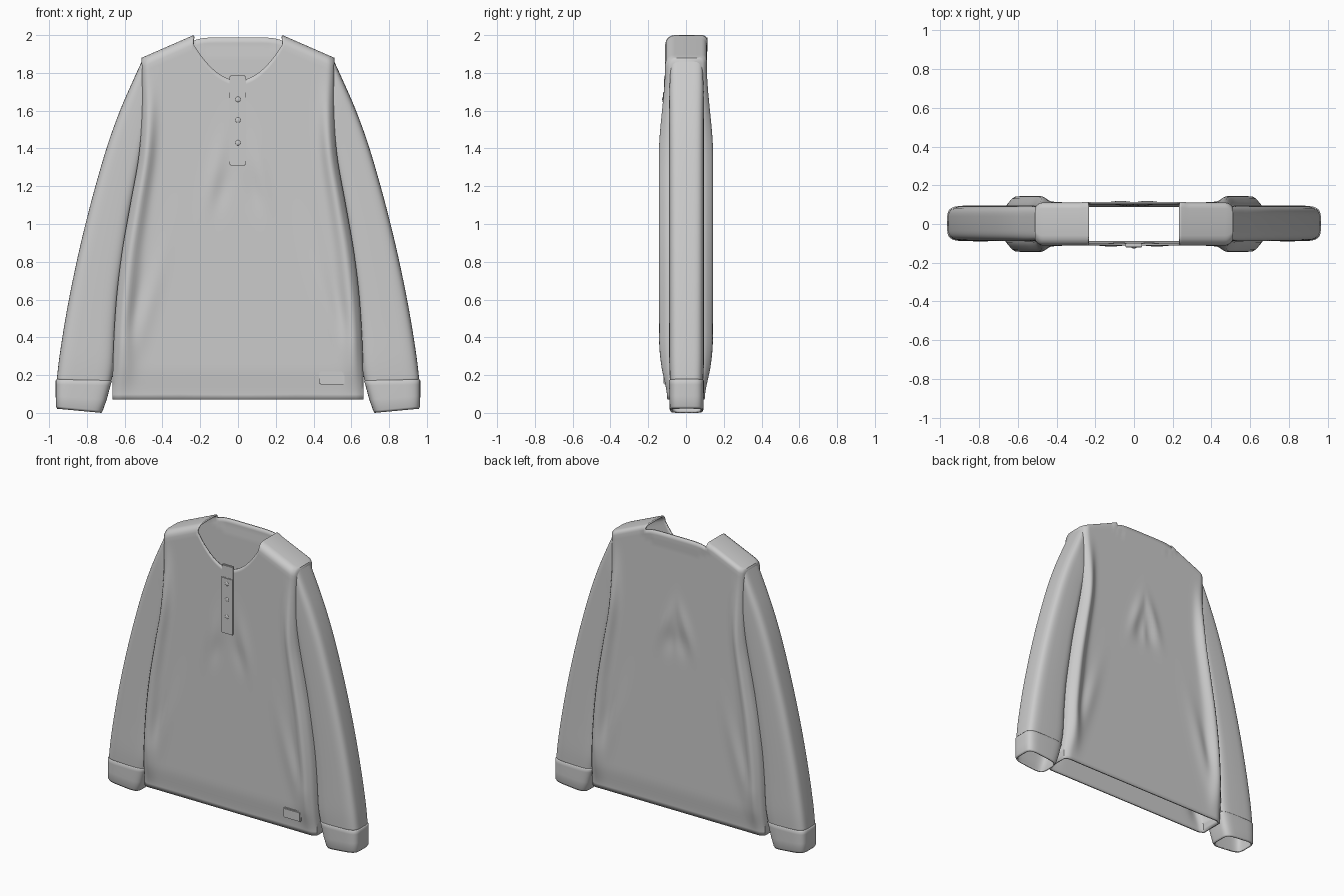
import bpy, bmesh, math
from mathutils import Vector

if "Cube" in bpy.data.objects:
    bpy.data.objects.remove(bpy.data.objects["Cube"])


def spline(pts, t):
    """Catmull-Rom through equally weighted points, t in 0..1."""
    n = len(pts) - 1
    f = min(max(t, 0), 1) * n
    i = min(int(f), n - 1)
    u = f - i
    p = [Vector(pts[min(max(i + k, 0), n)]) for k in (-1, 0, 1, 2)]
    return 0.5 * (2 * p[1] + (p[2] - p[0]) * u + (2 * p[0] - 5 * p[1] + 4 * p[2] - p[3]) * u * u
                  + (3 * p[1] - p[0] - 3 * p[2] + p[3]) * u ** 3)


def finish(name, bm, thickness=0, angle=40):
    me = bpy.data.meshes.new(name)
    bm.to_mesh(me)
    bm.free()
    ob = bpy.data.objects.new(name, me)
    bpy.context.collection.objects.link(ob)
    if thickness:
        m = ob.modifiers.new("cloth", 'SOLIDIFY')
        m.thickness, m.offset = thickness, -1
    bpy.ops.object.select_all(action='DESELECT')
    ob.select_set(True)
    bpy.context.view_layer.objects.active = ob
    bpy.ops.object.shade_smooth_by_angle(angle=math.radians(angle))
    return ob


def smooth(a, b, v):
    t = min(max((v - a) / (b - a), 0), 1)
    return t * t * (3 - 2 * t)


def fold(x, z, a, b, width, amp):
    """Soft cloth ridge along the segment a-b, mirrored over x = 0."""
    p, a, b = Vector((abs(x), z)), Vector(a), Vector(b)
    d = b - a
    t = (p - a).dot(d) / d.length_squared
    dist = (p - a - d * t).length
    along = math.exp(-((t - 0.5) / 0.4) ** 2)
    return amp * along * math.exp(-(dist / width) ** 2)


# ---- body: vertical cross-sections swept across x, open at neck and hem
HEM, NECK, SHOULDER = 0.07, 0.235, 0.51
WIDTHS = [(w, 0) for w in (0.665, 0.66, 0.645, 0.615, 0.57, 0.525, 0.507, 0.51)]
ROWS, ARC = 64, 4
S0 = NECK / SHOULDER


def half_width(z):
    return spline(WIDTHS, (z - HEM) / (1.88 - HEM))[0]


def depth(s, z, back):
    a = abs(s)
    h = 0.098 + 0.012 * smooth(HEM, 0.25, z)
    h += 0.034 * math.exp(-((a - 0.92) / 0.07) ** 2) * smooth(HEM, 0.4, z) * (1 - smooth(1.35, 1.85, z))
    h *= 1 - 0.2 * max(0, (a - 0.93) / 0.07) ** 2
    x = s * half_width(z)
    if back:
        h += fold(x, z, (0.01, 1.55), (0.13, 1.2), 0.035, 0.010)
        h -= fold(x, z, (0.02, 1.35), (0.06, 1.15), 0.04, 0.008)
        h += 0.004 * (1 - smooth(0.93, 1.0, math.hypot(x / 0.31, (2 - z) / 0.1)))
    else:
        h += fold(x, z, (0.07, 1.5), (0.17, 1.05), 0.04, 0.007)
        h -= fold(x, z, (0.05, 1.3), (0.12, 1.05), 0.04, 0.006)
    h += fold(x, z, (0.38, 0.9), (0.6, 0.15), 0.05, 0.009)
    h -= fold(x, z, (0.48, 0.8), (0.6, 0.3), 0.04, 0.007)
    return h


def profile(s):
    x = abs(s) * SHOULDER
    top = 2.0 - 0.12 * max(0, (x - NECK) / (SHOULDER - NECK))
    zf, zb = top - 0.05, top - 0.03
    if x < NECK - 1e-5:
        q = (x / NECK) ** 2
        zf, zb = 1.76 + 0.19 * q, 1.988 - 0.018 * q ** 3
    pts = []
    for side, zt, r in ((-1, zf, 0.05), (1, zb, 0.03)):
        half = []
        for j in range(ROWS + 1):
            z = HEM + (zt - HEM) * j / ROWS
            half.append((s * half_width(z), side * depth(s, z, side > 0), z))
        h = depth(s, zt, side > 0)
        for k in range(1, ARC + 1):
            t = k / ARC * math.pi / 2
            z = zt + r * math.sin(t)
            half.append((s * half_width(z), side * (h - r + r * math.cos(t)), z))
        pts += half if side < 0 else half[::-1]
    return pts


side_cols = [S0 + (1 - S0) * i / 26 for i in range(1, 27)]
neck_cols = [S0 * (i / 16 - 1) for i in range(33)]
cols = [-s for s in reversed(side_cols)] + neck_cols + side_cols
bm = bmesh.new()
grid = [[bm.verts.new(p) for p in profile(s)] for s in cols]
M = len(grid[0])
for i in range(len(cols) - 1):
    in_neck = abs(cols[i] + cols[i + 1]) / 2 < S0
    for j in range(M - 1):
        if in_neck and ROWS <= j < M - 1 - ROWS:
            continue
        bm.faces.new((grid[i][j], grid[i + 1][j], grid[i + 1][j + 1], grid[i][j + 1]))
for col, flip in ((grid[0], True), (grid[-1], False)):
    for j in range(M // 2 - 1):
        q = [col[j], col[M - 1 - j], col[M - 2 - j], col[j + 1]]
        bm.faces.new(q[::-1] if flip else q)
bmesh.ops.delete(bm, geom=[v for v in bm.verts if not v.link_faces], context='VERTS')
finish("shirt_body", bm, 0.01, 50)


# ---- sleeves and cuffs: rounded-box rings between an outer and an inner edge
def tube(name, rings, sign, thickness):
    """rings: (outer x, outer z, inner x, inner z, half depth)"""
    n, bm, loops = 48, bmesh.new(), []
    for ox, oz, ix, iz, h in rings:
        loop = []
        for k in range(n):
            a = 2 * math.pi * k / n
            c, s = math.cos(a), math.sin(a)
            c, s = [math.copysign(abs(v) ** 0.45, v) for v in (c, s)]
            u = (1 + c) / 2
            loop.append(bm.verts.new((sign * (ix + (ox - ix) * u), 0.003 + h * s, iz + (oz - iz) * u)))
        loops.append(loop)
    for a, b in zip(loops, loops[1:]):
        for k in range(n):
            q = (a[k], b[k], b[(k + 1) % n], a[(k + 1) % n])
            bm.faces.new(q if sign > 0 else q[::-1])
    bmesh.ops.recalc_face_normals(bm, faces=bm.faces)
    return finish(name, bm, thickness, 50)


SLEEVE = [(0.503, 1.875, 0.47, 1.72, 0.085), (0.56, 1.75, 0.48, 1.52, 0.092),
          (0.625, 1.60, 0.51, 1.36, 0.092), (0.69, 1.42, 0.54, 1.2, 0.092),
          (0.755, 1.20, 0.575, 1.02, 0.092), (0.815, 0.97, 0.605, 0.82, 0.092),
          (0.865, 0.75, 0.63, 0.64, 0.092), (0.91, 0.52, 0.645, 0.45, 0.092),
          (0.945, 0.30, 0.655, 0.26, 0.092), (0.96, 0.17, 0.672, 0.16, 0.088)]
CUFF = [(0.958, 0.18, 0.67, 0.175, 0.086), (0.965, 0.172, 0.668, 0.167, 0.092),
        (0.965, 0.15, 0.675, 0.145, 0.092), (0.965, 0.09, 0.695, 0.07, 0.091),
        (0.964, 0.035, 0.716, 0.012, 0.09), (0.958, 0.022, 0.722, 0.0, 0.084)]
for sign, side in ((-1, "right"), (1, "left")):
    tube(side + "_sleeve", [spline(SLEEVE, i / 45) for i in range(46)], sign, 0.01)
    tube(side + "_cuff", CUFF, sign, 0.01)


# ---- placket, buttons and hem patch
def block(name, x0, x1, y0, y1, z0, z1, bevel):
    bm = bmesh.new()
    bmesh.ops.create_cube(bm, size=1)
    for v in bm.verts:
        v.co = ((x0 + x1) / 2 + v.co.x * (x1 - x0), (y0 + y1) / 2 + v.co.y * (y1 - y0),
                (z0 + z1) / 2 + v.co.z * (z1 - z0))
    bmesh.ops.bevel(bm, geom=bm.edges[:], offset=bevel, segments=2, affect='EDGES')
    return finish(name, bm)


block("placket", -0.045, 0.042, -0.122, -0.1, 1.31, 1.70, 0.004)
block("placket_tab", -0.045, 0.042, -0.117, -0.098, 1.69, 1.785, 0.004)
block("hem_patch", 0.43, 0.565, -0.12, -0.1, 0.15, 0.22, 0.006)

for i, z in enumerate((1.43, 1.55, 1.66)):
    bm = bmesh.new()
    bmesh.ops.create_uvsphere(bm, u_segments=16, v_segments=8, radius=1)
    for v in bm.verts:
        v.co = (v.co.x * 0.014, -0.122 + v.co.y * 0.004, z + v.co.z * 0.014)
    finish(f"button_{i + 1}", bm)
